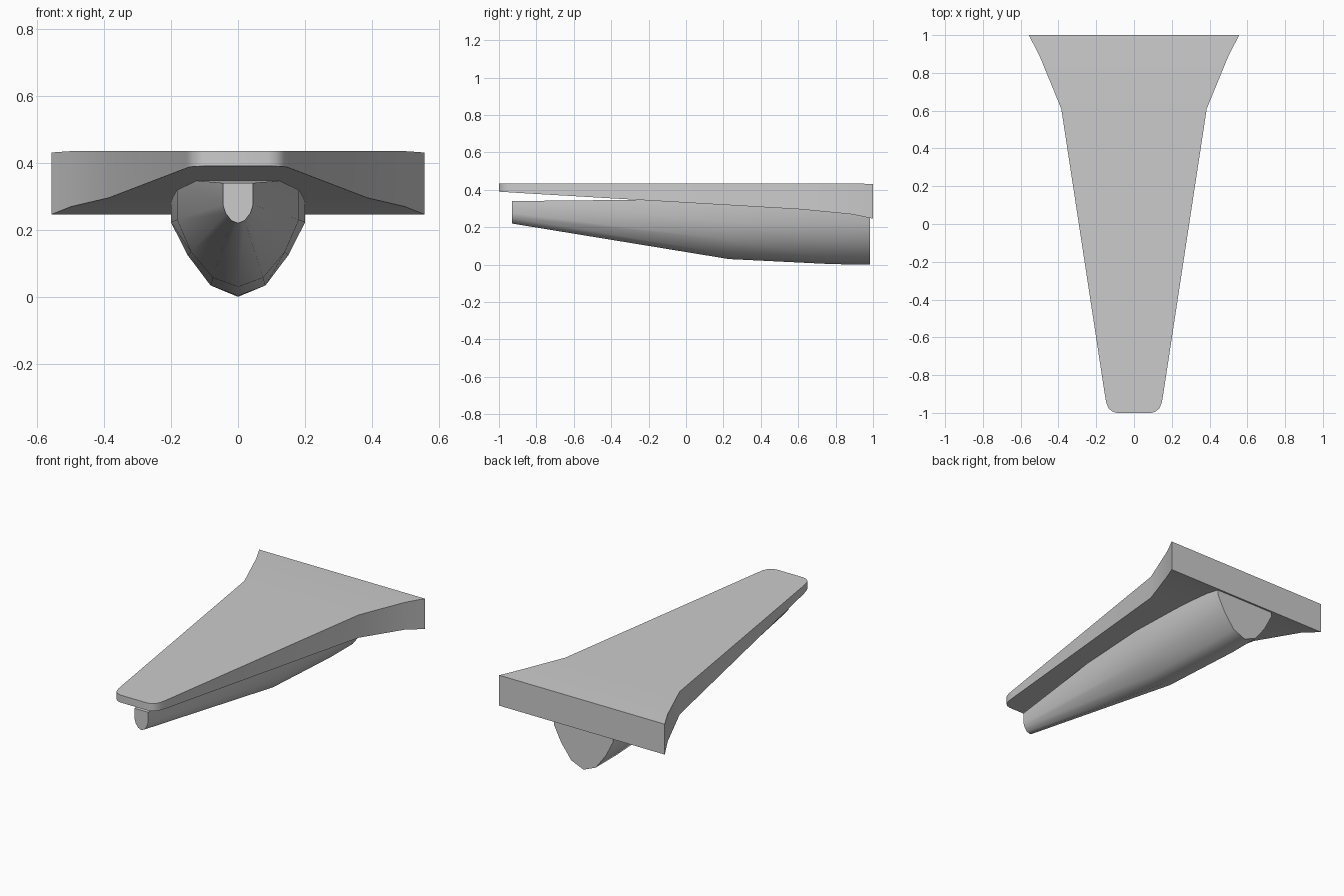
import bpy, bmesh, math

if "Cube" in bpy.data.objects:
    bpy.data.objects.remove(bpy.data.objects["Cube"])


def loft(name, sections, angle):
    """Skin equal-length closed cross-sections running along y and cap both ends."""
    bm = bmesh.new()
    rings = [[bm.verts.new(p) for p in s] for s in sections]
    n = len(rings[0])
    for a, b in zip(rings, rings[1:]):
        for i in range(n):
            j = (i + 1) % n
            bm.faces.new((a[i], a[j], b[j], b[i]))
    bm.faces.new(rings[0])
    bm.faces.new(rings[-1])
    bmesh.ops.recalc_face_normals(bm, faces=bm.faces[:])
    mesh = bpy.data.meshes.new(name)
    bm.to_mesh(mesh)
    bm.free()
    obj = bpy.data.objects.new(name, mesh)
    bpy.context.collection.objects.link(obj)
    bpy.ops.object.select_all(action='DESELECT')
    obj.select_set(True)
    bpy.context.view_layer.objects.active = obj
    bpy.ops.object.shade_smooth_by_angle(angle=math.radians(angle))
    return obj


def mirrored(y, half):
    """Mirror a half profile (top to bottom, last point on x = 0) into a ring."""
    return [(x, y, z) for x, z in half] + [(-x, y, z) for x, z in reversed(half[:-1])]


# Tapered top plate: y, half width, underside z, top z
plate = [
    (-1.0, 0.09, 0.390, 0.435), (-0.993, 0.115, 0.390, 0.435),
    (-0.975, 0.135, 0.389, 0.435), (-0.945, 0.147, 0.387, 0.435),
    (-0.90, 0.155, 0.384, 0.435), (0.61, 0.385, 0.296, 0.435),
    (0.89, 0.50, 0.269, 0.435), (1.0, 0.557, 0.246, 0.431),
]
loft("top_plate", [[(w, y, t), (w, y, b), (-w, y, b), (-w, y, t)]
                   for y, w, b, t in plate], 30)

# Keel hull under the plate: narrow at the front, full at the back
tip = [(0.045, 0.34), (0.045, 0.275), (0.037, 0.25), (0.02, 0.228), (0, 0.22)]
middle = [(0.182, 0.352), (0.182, 0.23), (0.14, 0.134), (0.075, 0.057), (0, 0.03)]
full = [(0.2, 0.352), (0.2, 0.222), (0.15, 0.124), (0.082, 0.034), (0, 0.003)]
base = [(x, z - 0.003 if z < 0.01 else z) for x, z in full]
loft("keel", [mirrored(-0.93, tip), mirrored(0.23, middle),
              mirrored(0.78, full), mirrored(0.985, base)], 46)
